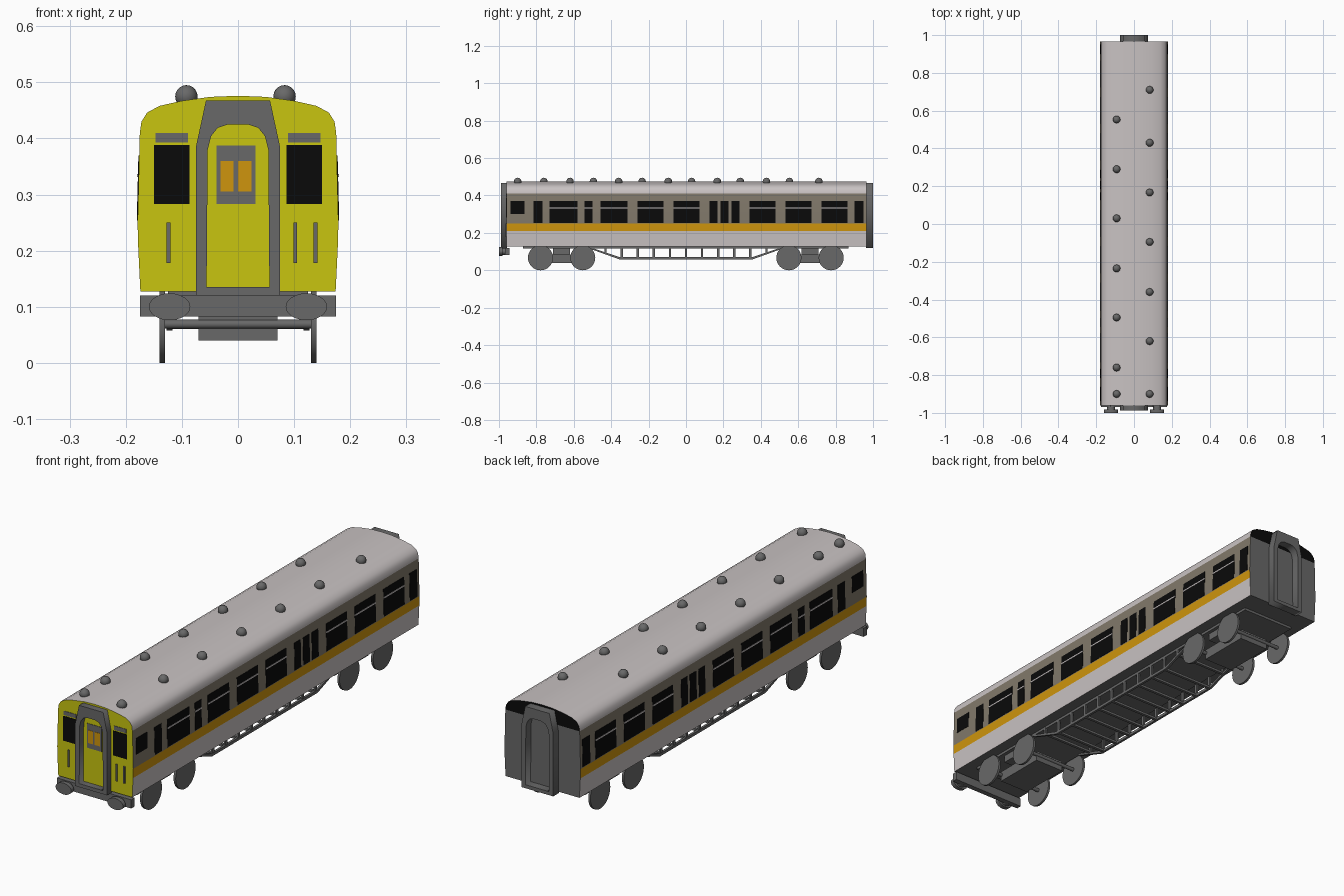
import bpy, bmesh, math
from mathutils import Vector

if "Cube" in bpy.data.objects:
    bpy.data.objects.remove(bpy.data.objects["Cube"])


def material(name, r, g, b):
    m = bpy.data.materials.new(name)
    m.diffuse_color = (r, g, b, 1)
    m.use_nodes = True
    m.node_tree.nodes["Principled BSDF"].inputs["Base Color"].default_value = m.diffuse_color
    return m


LIGHT = material("light grey paint", 0.58, 0.54, 0.54)
TAUPE = material("taupe paint", 0.22, 0.19, 0.145)
ORANGE = material("orange paint", 0.62, 0.30, 0.004)
YELLOW = material("yellow paint", 0.58, 0.56, 0.005)
GREY = material("dark grey metal", 0.14, 0.14, 0.14)
BLACK = material("black glass", 0.003, 0.003, 0.003)


def finish(name, bm, mats, smooth=False):
    bmesh.ops.recalc_face_normals(bm, faces=bm.faces[:])
    me = bpy.data.meshes.new(name)
    bm.to_mesh(me)
    bm.free()
    for m in mats:
        me.materials.append(m)
    ob = bpy.data.objects.new(name, me)
    bpy.context.collection.objects.link(ob)
    if smooth:
        bpy.ops.object.select_all(action='DESELECT')
        ob.select_set(True)
        bpy.context.view_layer.objects.active = ob
        bpy.ops.object.shade_smooth_by_angle(angle=math.radians(35))
    return ob


def prism(name, pts, a, b, mat, axis='Y', smooth=False):
    """Extrude a 2D outline (x,z along Y, or y,z along X) from a to b."""
    bm = bmesh.new()
    at = (lambda p, t: (p[0], t, p[1])) if axis == 'Y' else (lambda p, t: (t, p[0], p[1]))
    r0 = [bm.verts.new(at(p, a)) for p in pts]
    r1 = [bm.verts.new(at(p, b)) for p in pts]
    n = len(pts)
    for i in range(n):
        j = (i + 1) % n
        bm.faces.new((r0[i], r0[j], r1[j], r1[i]))
    bm.faces.new(r0)
    bm.faces.new(r1)
    return finish(name, bm, [mat], smooth)


def box(name, x0, x1, y0, y1, z0, z1, mat):
    return prism(name, [(x0, z0), (x1, z0), (x1, z1), (x0, z1)], y0, y1, mat)


def ellipse(cx, cz, rx, rz, n=24):
    return [(cx + rx * math.cos(2 * math.pi * i / n),
             cz + rz * math.sin(2 * math.pi * i / n)) for i in range(n)]


# Coach shell: half section mirrored, coloured by height and direction
Y0, Y1 = -0.96, 0.965
half = [(0.174, 0.127), (0.178, 0.21), (0.179, 0.25), (0.175, 0.41), (0.172, 0.43),
        (0.162, 0.446), (0.14, 0.458), (0.1, 0.467), (0.05, 0.474), (0, 0.476)]
bm = bmesh.new()
rings = []
for y in (Y0, Y1):
    rings.append([(bm.verts.new((-x, y, z)), bm.verts.new((x, y, z)) if x else None)
                  for x, z in half])
for i in range(len(half) - 1):
    for s in (0, 1):
        q = [rings[0][i][s], rings[0][i + 1][s] or rings[0][i + 1][0],
             rings[1][i + 1][s] or rings[1][i + 1][0], rings[1][i][s]]
        bm.faces.new(q)
    for r in rings:
        a, b = r[i], r[i + 1]
        bm.faces.new([v for v in (a[0], a[1], b[1], b[0]) if v])
bm.faces.new([rings[0][0][0], rings[0][0][1], rings[1][0][1], rings[1][0][0]])
bmesh.ops.recalc_face_normals(bm, faces=bm.faces[:])
for f in bm.faces:
    z, n = f.calc_center_median().z, f.normal
    if n.y < -0.9:
        f.material_index = 3
    elif n.y > 0.9:
        f.material_index = 5 if z > 0.41 else 4
    elif n.z < -0.9:
        f.material_index = 4
    else:
        f.material_index = 2 if 0.21 < z < 0.25 else 1 if 0.25 < z < 0.41 else 0
finish("coach_shell", bm, [LIGHT, TAUPE, ORANGE, YELLOW, GREY, BLACK], True)


# Side windows: thin plates following the slope of the side
def side_plate(name, s, y0, y1, z0, z1, mat, off):
    face = lambda z: 0.179 - (z - 0.25) * 0.025
    pts = [(s * (face(z0) - 0.002), z0), (s * (face(z0) + off), z0),
           (s * (face(z1) + off), z1), (s * (face(z1) - 0.002), z1)]
    prism(name, pts, y0, y1, mat)


wide = [(-0.73, -0.58), (-0.457, -0.313), (-0.26, -0.12), (-0.067, 0.072),
        (0.34, 0.479), (0.532, 0.671), (0.725, 0.864)]
narrow = [(-0.815, -0.767), (-0.543, -0.5), (0.126, 0.168), (0.184, 0.227),
          (0.243, 0.286), (0.9, 0.95)]
for s in (-1, 1):
    side_plate("cab_side_window", s, -0.938, -0.863, 0.302, 0.37, BLACK, 0.0015)
    for a, b in wide + narrow:
        side_plate("side_window", s, a, b, 0.254, 0.37, BLACK, 0.0015)
    for a, b in wide + narrow[1:2]:
        side_plate("window_bar", s, a, b, 0.331, 0.337, LIGHT, 0.003)

# Front face details
F = Y0 - 0.002
for s in (-1, 1):
    c = s * 0.118
    box("cab_window", c - 0.032, c + 0.032, F, Y0 + 0.002, 0.283, 0.388, BLACK)
    box("cab_vent_panel", c - 0.029, c + 0.029, F, Y0 + 0.002, 0.393, 0.41, GREY)
for x in (-0.124, 0.102, 0.138):
    box("front_handrail", x - 0.0035, x + 0.0035, F - 0.003, Y0, 0.178, 0.25, GREY)
box("door_window_frame", -0.038, 0.031, F, Y0 + 0.002, 0.283, 0.387, GREY)
for a, b in ((-0.031, -0.008), (0, 0.024)):
    box("door_window_pane", a, b, F - 0.0015, Y0, 0.305, 0.36, ORANGE)


# Gangway frames: tapered outline with an arched opening
def gangway(name, y0, y1):
    outer = [(-0.075, 0.12), (0.075, 0.12), (0.075, 0.385), (0.057, 0.468),
             (-0.057, 0.468), (-0.075, 0.385)]
    inner = [(-0.056, 0.135), (0.056, 0.135), (0.054, 0.38), (0.048, 0.404), (0.036, 0.419),
             (0.018, 0.425), (-0.018, 0.425), (-0.036, 0.419), (-0.048, 0.404), (-0.054, 0.38)]
    cu = bpy.data.curves.new(name, 'CURVE')
    cu.dimensions = '2D'
    cu.fill_mode = 'BOTH'
    cu.extrude = (y1 - y0) / 2
    for pts in (outer, inner):
        sp = cu.splines.new('POLY')
        sp.points.add(len(pts) - 1)
        for p, (x, z) in zip(sp.points, pts):
            p.co = (x, z, 0, 1)
        sp.use_cyclic_u = True
    cu.materials.append(GREY)
    ob = bpy.data.objects.new(name, cu)
    bpy.context.collection.objects.link(ob)
    ob.rotation_euler.x = math.pi / 2
    ob.location.y = (y0 + y1) / 2
    bpy.ops.object.select_all(action='DESELECT')
    ob.select_set(True)
    bpy.context.view_layer.objects.active = ob
    bpy.ops.object.convert(target='MESH')


gangway("front_gangway", -0.988, Y0 + 0.003)
gangway("rear_gangway", Y1 - 0.003, 1.0)

# Buffer beam and oval buffers
box("buffer_beam", -0.175, 0.175, -0.968, -0.945, 0.083, 0.12, GREY)
for s in (-1, 1):
    prism("buffer_head", ellipse(s * 0.122, 0.1, 0.037, 0.024), -1.0, -0.982, GREY, smooth=True)
    prism("buffer_shank", ellipse(s * 0.122, 0.1, 0.022, 0.018, 16), -0.985, -0.96, GREY, smooth=True)

# Roof vents
vents = [(-0.092, y) for y in (0.553, 0.29, 0.03, -0.235, -0.495, -0.76, -0.9)]
vents += [(0.083, y) for y in (0.71, 0.43, 0.167, -0.095, -0.36, -0.62, -0.9)]
for x, y in vents:
    bm = bmesh.new()
    bmesh.ops.create_uvsphere(bm, u_segments=16, v_segments=10, radius=0.02)
    bmesh.ops.translate(bm, verts=bm.verts[:], vec=Vector((x, y, 0.475)))
    finish("roof_vent", bm, [GREY], True)

# Underframe plate and bogies
box("underframe", -0.125, 0.125, -0.872, 0.87, 0.116, 0.128, GREY)
for c in (-0.665, 0.663):
    box("bogie_body", -0.07, 0.07, c - 0.115, c + 0.115, 0.04, 0.085, GREY)
    box("bogie_bolster", -0.11, 0.11, c - 0.045, c + 0.045, 0.085, 0.118, GREY)
    for d in (-0.113, 0.113):
        prism("axle", ellipse(c + d, 0.069, 0.008, 0.008, 12), -0.135, 0.135, GREY, 'X', True)
        for s in (-1, 1):
            prism("wheel", ellipse(c + d, 0.067, 0.067, 0.067, 32),
                  s * 0.135 - 0.005, s * 0.135 + 0.005, GREY, 'X', True)

# Truss frames with posts and cross bars
truss = [(-0.51, 0.122), (-0.355, 0.07), (0.355, 0.07), (0.51, 0.122),
         (0.48, 0.122), (0.5, 0.11), (0.355, 0.058), (-0.355, 0.058), (-0.5, 0.11)]
truss.pop(4)
for s in (-1, 1):
    prism("truss_rail", truss, s * 0.122 - 0.005, s * 0.122 + 0.005, GREY, 'X')
for i in range(-5, 6):
    y = i * 0.086
    z = 0.064 if abs(i) < 5 else 0.095
    for s in (-1, 1):
        box("truss_post", s * 0.122 - 0.004, s * 0.122 + 0.004, y - 0.006, y + 0.006, z, 0.12, GREY)
    box("truss_cross_bar", -0.122, 0.122, y - 0.006, y + 0.006, z - 0.004, z + 0.006, GREY)
